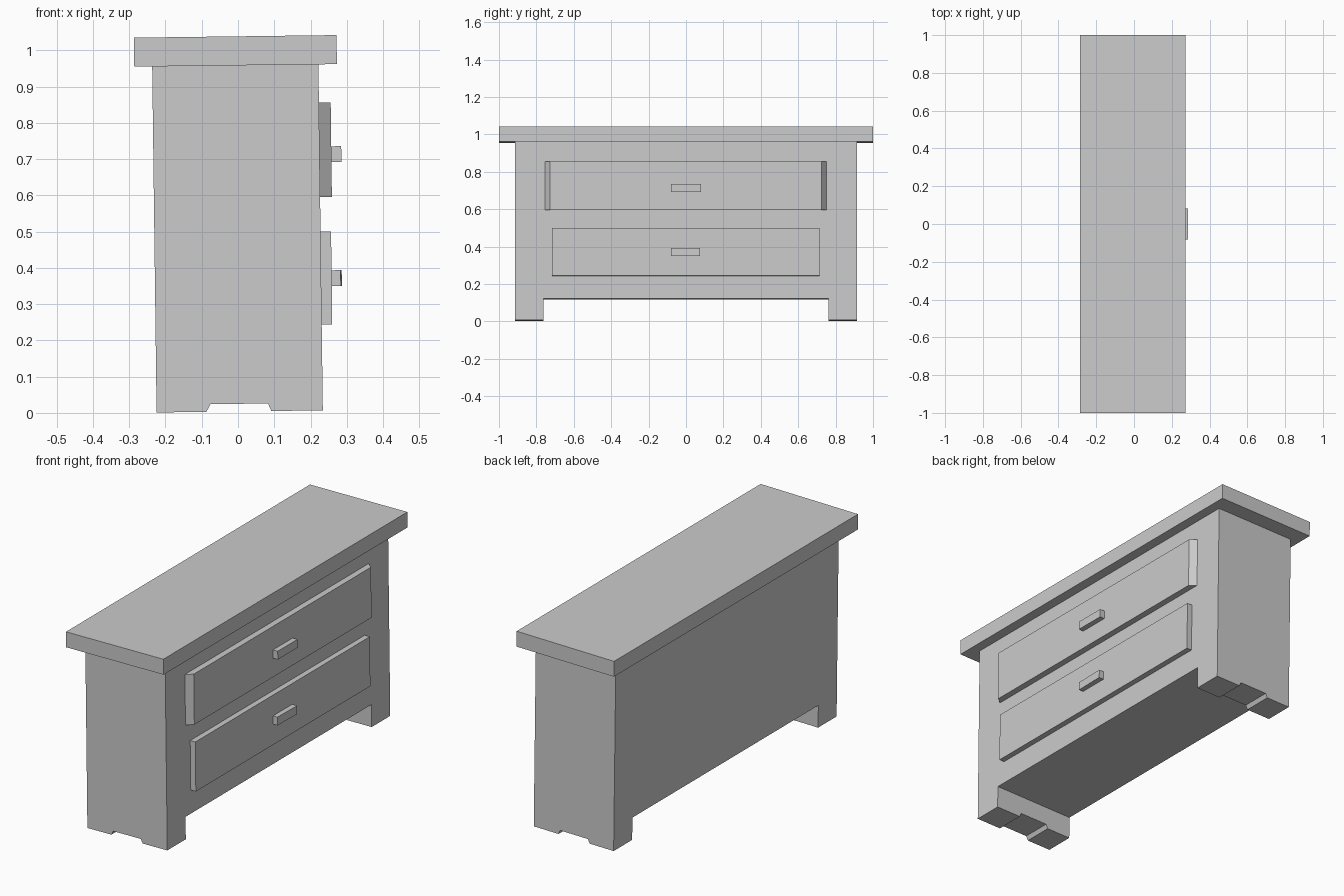
import bpy, bmesh
from mathutils import Matrix

if "Cube" in bpy.data.objects:
    bpy.data.objects.remove(bpy.data.objects["Cube"])

LEAN = Matrix.Rotation(-0.0127, 4, 'Y')   # the whole cabinet leans back very slightly


def finish(name, bm):
    bmesh.ops.recalc_face_normals(bm, faces=bm.faces)
    bm.transform(LEAN)
    mesh = bpy.data.meshes.new(name)
    bm.to_mesh(mesh)
    bm.free()
    obj = bpy.data.objects.new(name, mesh)
    bpy.context.collection.objects.link(obj)
    return obj


def prism(name, outline, offset):
    """Extrude a closed 3D outline along an offset vector."""
    bm = bmesh.new()
    face = bm.faces.new([bm.verts.new(p) for p in outline])
    ext = bmesh.ops.extrude_face_region(bm, geom=[face], use_keep_orig=True)
    moved = [v for v in ext["geom"] if isinstance(v, bmesh.types.BMVert)]
    bmesh.ops.translate(bm, verts=moved, vec=offset)
    return finish(name, bm)


def panel(name, back, front, y, z, x):
    """Panel standing on the cabinet face; back/front inset and x allow slanted sides."""
    (y0, y1), (z0, z1), (xb, xl, xr) = y, z, x
    outline = [(xb, y0 - back, z0), (xl, y0 + front, z0),
               (xr, y1 - front, z0), (xb, y1 + back, z0)]
    return prism(name, outline, (0, 0, z1 - z0))


# Cabinet body: side profile with the gap between the feet
W, F, G, B, T = 0.914, 0.762, 0.12, 0.004, 0.959
profile = [(-W, B), (-F, B), (-F, G), (F, G), (F, B), (W, B), (W, T), (-W, T)]
body = prism("cabinet_body", [(-0.2245, y, z) for y, z in profile], (0.4585, 0, 0))

# Notch under the feet
notch = [(-0.095, -0.05), (-0.087, B), (-0.076, 0.025), (0.083, 0.025), (0.092, B), (0.1, -0.05)]
cutter = prism("foot_notch_cutter", [(x, -1.1, z) for x, z in notch], (0, 2.2, 0))
cutter.hide_render = True
mod = body.modifiers.new("foot_notch", 'BOOLEAN')
mod.operation, mod.solver, mod.object = 'DIFFERENCE', 'EXACT', cutter
bpy.context.view_layer.objects.active = body
bpy.ops.object.modifier_apply(modifier=mod.name)
bpy.data.objects.remove(cutter)

# Overhanging top board
prism("top_board", [(-0.274, -1, 0.9585), (0.285, -1, 0.9585),
                    (0.285, -1, 1.0385), (-0.274, -1, 1.0385)], (0, 2, 0))

# Drawer fronts: the upper one has slanted ends
panel("upper_drawer", 0, 0.026, (-0.754, 0.751), (0.592, 0.853), (0.234, 0.2665, 0.2665))
panel("lower_drawer", 0, 0, (-0.717, 0.714), (0.241, 0.497), (0.234, 0.263, 0.263))

# Handles
panel("upper_handle", 0, 0, (-0.081, 0.081), (0.689, 0.732), (0.2665, 0.294, 0.294))
panel("lower_handle", 0, 0, (-0.081, 0.076), (0.347, 0.390), (0.263, 0.288, 0.291))
